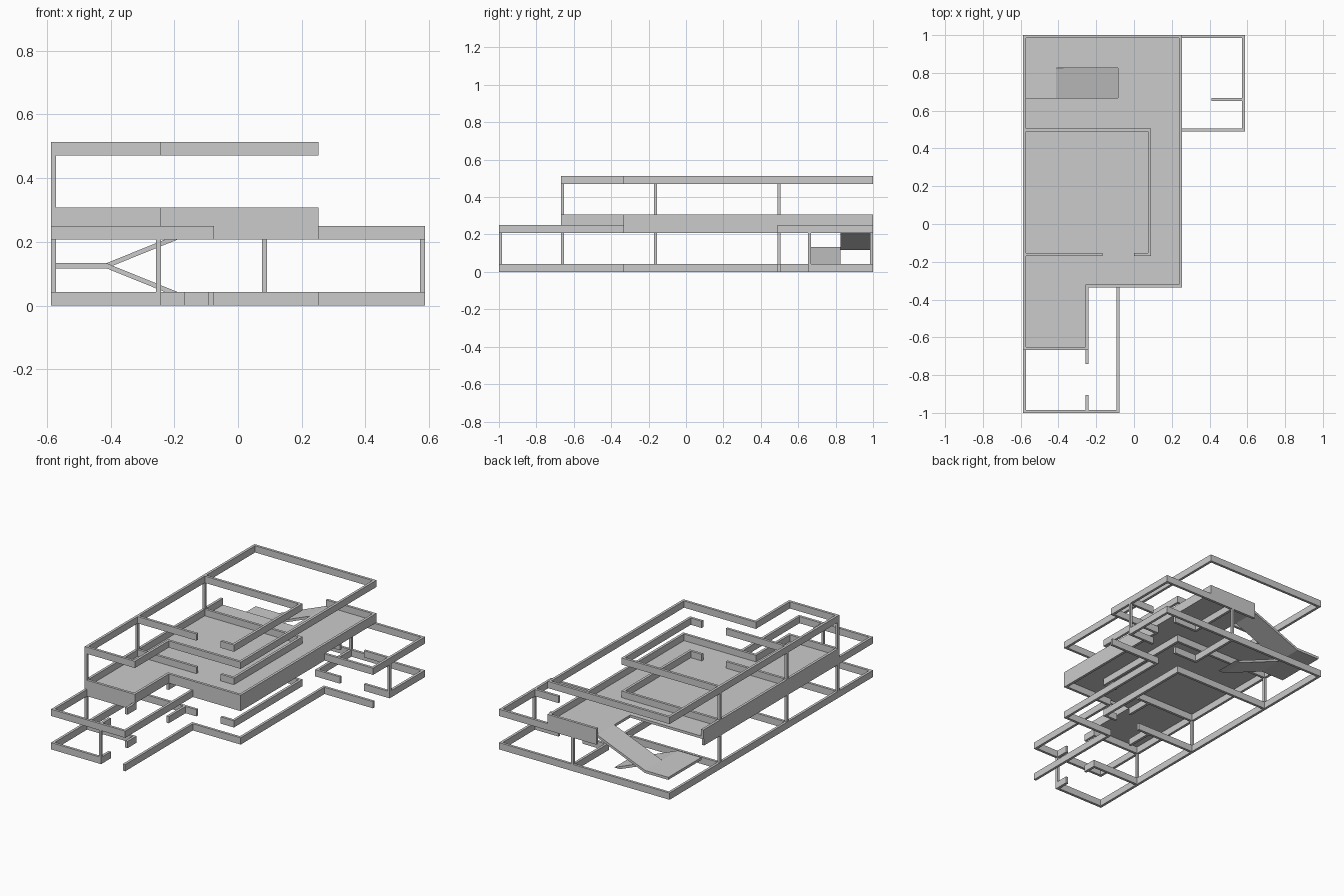
import bpy, bmesh
from mathutils import Vector

cube = bpy.data.objects.get("Cube")
if cube:
    bpy.data.objects.remove(cube, do_unlink=True)

grey = bpy.data.materials.new("plain_grey")
grey.use_nodes = True
grey.diffuse_color = (0.6, 0.6, 0.6, 1)
grey.node_tree.nodes["Principled BSDF"].inputs["Base Color"].default_value = (0.6, 0.6, 0.6, 1)

# Shared plan lines (wall centres)
W = 0.016
H = 0.042
XL, XA, XB, XC, XD, XR = -0.579, -0.25, -0.084, 0.083, 0.245, 0.579
Y0, Y1, Y2, Y3, Y4, Y5, Y6 = -0.992, -0.66, -0.327, -0.162, 0.497, 0.66, 0.992
FLOOR, TOP = 0.25, 0.471
STAIR = 0.825


def finish(name, bm):
    bmesh.ops.recalc_face_normals(bm, faces=bm.faces)
    mesh = bpy.data.meshes.new(name)
    bm.to_mesh(mesh)
    bm.free()
    mesh.materials.append(grey)
    obj = bpy.data.objects.new(name, mesh)
    bpy.context.collection.objects.link(obj)


def extrude(name, outline, depth):
    """Extrude a closed flat outline along a vector."""
    bm = bmesh.new()
    face = bm.faces.new([bm.verts.new(p) for p in outline])
    new = bmesh.ops.extrude_face_region(bm, geom=[face])["geom"]
    moved = [v for v in new if isinstance(v, bmesh.types.BMVert)]
    bmesh.ops.translate(bm, vec=depth, verts=moved)
    finish(name, bm)


def beam(name, path, z, height=H):
    """Mitred wall strip following a plan path."""
    pts = [Vector(p) for p in path]
    dirs = [(b - a).normalized() for a, b in zip(pts, pts[1:])]
    norms = [Vector((-d.y, d.x)) for d in dirs]
    left, right = [], []
    for i, p in enumerate(pts):
        a, b = norms[max(i - 1, 0)], norms[min(i, len(norms) - 1)]
        off = (a + b) / (1 + a.dot(b)) * W / 2
        left.append((*(p + off), z))
        right.append((*(p - off), z))
    extrude(name, left + right[::-1], (0, 0, height))


def post(name, x, y, z0, z1):
    beam(name, [(x - W / 2, y), (x + W / 2, y)], z0, z1 - z0)


# Partitions shared by the ground and ceiling levels
def partitions(prefix, z):
    beam(prefix + "_porch_stub", [(XA, Y0), (XA, -0.905)], z)
    beam(prefix + "_porch_partition", [(XL, Y1), (XA, Y1), (XA, -0.74)], z)
    beam(prefix + "_hall_partition", [(XA, Y2 - W / 2), (XA, Y3)], z)
    beam(prefix + "_side_partition", [(XD, Y5), (XC, Y5), (XC, Y6)], z)
    beam(prefix + "_side_stub", [(0.41, Y5), (XR + W / 2, Y5)], z)


# Central room, with a door gap
def room(prefix, z):
    beam(prefix + "_room_walls", [(XL, Y4), (XC, Y4), (XC, Y3), (0, Y3)], z)
    beam(prefix + "_room_front", [(XL, Y3), (-0.167, Y3)], z)


# Ground level walls
beam("ground_outer_wall", [(XA + W / 2, Y0), (XL, Y0), (XL, Y6), (XR, Y6), (XR, Y5 - W / 2)], 0)
beam("ground_front_wall", [(XB, Y0 - W / 2), (XB, Y2), (XD, Y2), (XD, Y4), (XR + W / 2, Y4)], 0)
partitions("ground", 0)
room("ground", 0)

# Ceiling level beams
beam("ceiling_outer_beam", [(XL, Y5), (XL, Y0), (XB, Y0), (XB, Y2), (XD, Y2),
                            (XD, Y4), (XR, Y4), (XR, Y6), (XB, Y6)], FLOOR - H)
partitions("ceiling", FLOOR - H)
room("ceiling", FLOOR - H)

# Upper floor slab, open over the ramps
h = W / 2
plan = [(XL - h, Y1 - h), (XA + h, Y1 - h), (XA + h, Y2 - h), (XD + h, Y2 - h),
        (XD + h, Y6 + h), (XB, Y6 + h), (XB, Y5 + h), (XL - h, Y5 + h)]
extrude("upper_floor_slab", [(x, y, FLOOR) for x, y in plan], (0, 0, W))

# Upper floor curbs
beam("upper_curb", [(XL, Y5 + h), (XL, Y1), (XA, Y1), (XA, Y2), (XD, Y2), (XD, Y6), (XB, Y6)],
     FLOOR + W, H - 0.001)
room("upper", FLOOR + W - 0.001)

# Roof beams
beam("roof_outer_beam", [(0, Y6), (XL, Y6), (XL, Y1), (XA, Y1), (XA, Y2), (XD, Y2),
                         (XD, Y6), (0, Y6)], TOP)
room("roof", TOP)

# Posts
for i, (x, y) in enumerate([(XL, Y1), (XL, Y3), (XL, Y4), (XA, Y0), (XC, Y6), (XR, Y5)]):
    post(f"lower_post_{i + 1}", x, y, H, FLOOR - H)
for i, y in enumerate((Y1, Y3, Y4)):
    post(f"upper_post_{i + 1}", XL, y, FLOOR + W + H - 0.001, TOP)

# Ramps and half landing
LX, LZ = -0.413, 0.133
w = STAIR - Y5 - h
y_in = Y5 + h
extrude("landing", [(-0.573, y_in, LZ - W), (LX, y_in, LZ - W), (LX, Y6, LZ - W), (-0.573, Y6, LZ - W)],
        (0, 0, W))
extrude("lower_ramp", [(LX, y_in, LZ), (XB, y_in, 0), (XB - 0.04, y_in, 0), (LX, y_in, LZ - W)],
        (0, w, 0))
extrude("upper_ramp", [(LX, STAIR, LZ), (XB, STAIR, FLOOR + W), (XB, STAIR, FLOOR), (LX, STAIR, LZ - W)],
        (0, Y6 - STAIR, 0))
